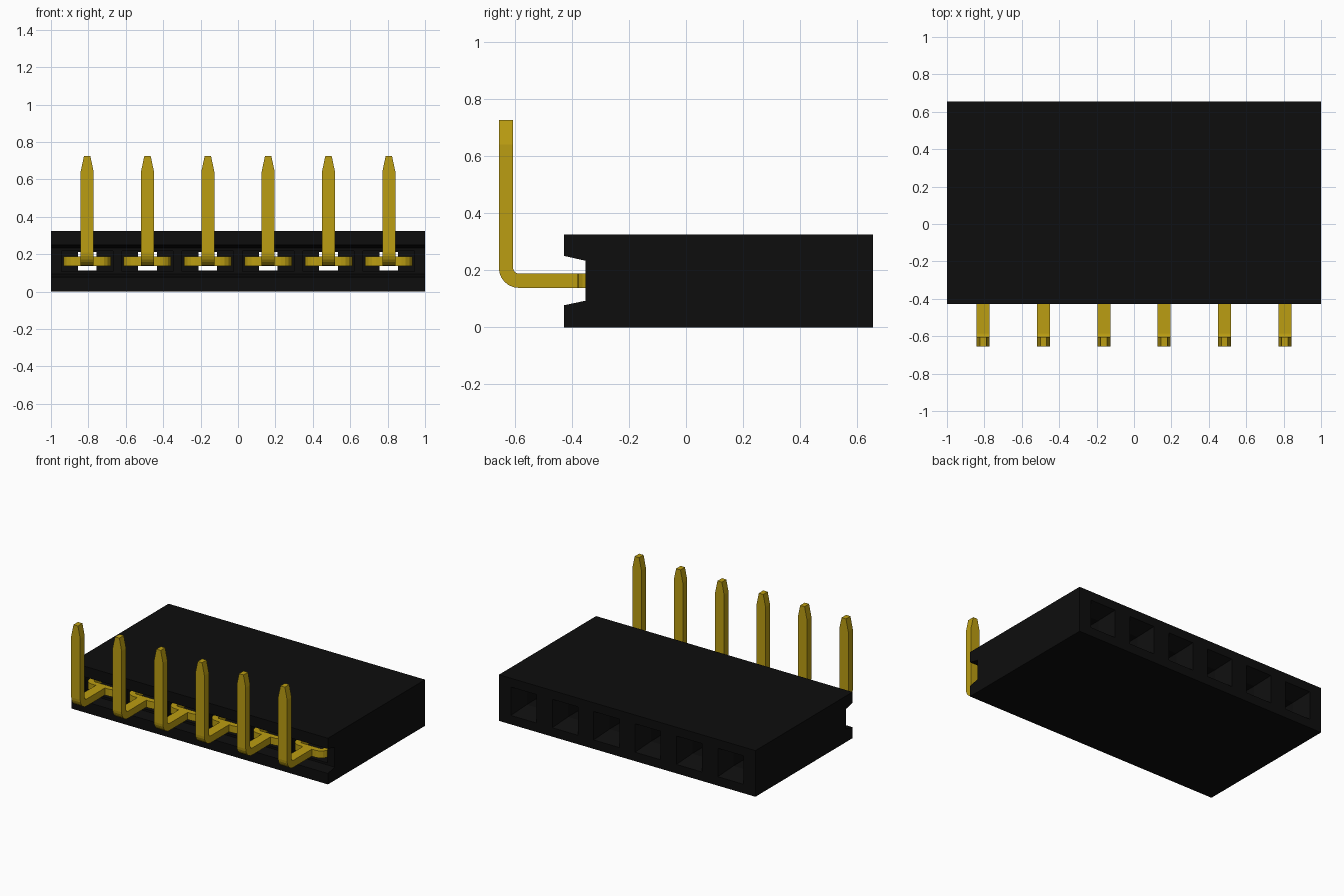
import bpy, bmesh, math
from mathutils import Vector

old = bpy.data.objects.get("Cube")
if old:
    bpy.data.objects.remove(old, do_unlink=True)

PITCH = 0.3226
COLUMNS = [(i - 2.5) * PITCH for i in range(6)]
MID_Z = 0.163          # height of the contact row
FRONT, BACK, TOP = -0.427, 0.655, 0.325


def material(name, rgb):
    m = bpy.data.materials.new(name)
    m.use_nodes = True
    m.diffuse_color = (*rgb, 1)
    m.node_tree.nodes["Principled BSDF"].inputs["Base Color"].default_value = (*rgb, 1)
    return m


black = material("black plastic", (0.004, 0.004, 0.004))
gold = material("gold metal", (0.5, 0.34, 0.006))


def loft(bm, rings):
    """Skin a row of equal-sized rings and cap both ends."""
    rows = [[bm.verts.new(p) for p in ring] for ring in rings]
    n = len(rows[0])
    for a, b in zip(rows, rows[1:]):
        for i in range(n):
            j = (i + 1) % n
            bm.faces.new((a[i], a[j], b[j], b[i]))
    bm.faces.new(rows[0][::-1])
    bm.faces.new(rows[-1])


def finish(bm, name, mat):
    bmesh.ops.recalc_face_normals(bm, faces=bm.faces)
    mesh = bpy.data.meshes.new(name)
    bm.to_mesh(mesh)
    bm.free()
    mesh.materials.append(mat)
    ob = bpy.data.objects.new(name, mesh)
    bpy.context.scene.collection.objects.link(ob)
    return ob


def strip(bm, path, thick, place):
    """Sweep a flat bar along a 2D path of (u, v, half_width) points."""
    rings = []
    for i, (u, v, w) in enumerate(path):
        a = Vector(path[max(i - 1, 0)][:2])
        b = Vector(path[min(i + 1, len(path) - 1)][:2])
        t = (b - a).normalized()
        nu, nv = -t.y * thick / 2, t.x * thick / 2
        rings.append([place(u + nu, v + nv, -w), place(u + nu, v + nv, w),
                      place(u - nu, v - nv, w), place(u - nu, v - nv, -w)])
    loft(bm, rings)


def arc(cu, cv, r, start, end, w, steps=6):
    angles = [math.radians(start + (end - start) * i / steps) for i in range(steps + 1)]
    return [(cu + r * math.cos(a), cv + r * math.sin(a), w) for a in angles]


# Housing: side profile with a slot along the front edge
profile = [(FRONT, 0), (BACK, 0), (BACK, TOP), (FRONT, TOP),
           (FRONT, 0.25), (-0.352, 0.233), (-0.352, 0.093), (FRONT, 0.077)]
bm = bmesh.new()
loft(bm, [[(x, y, z) for y, z in profile] for x in (-1, 1)])
housing = finish(bm, "housing", black)

# Cavities: front pocket, narrow passage and flared rear socket
cavity = [(-0.40, 0.137, 0.055), (0.25, 0.137, 0.055), (0.25, 0.05, 0.05),
          (0.55, 0.05, 0.05), (0.665, 0.105, 0.105)]
bm = bmesh.new()
for cx in COLUMNS:
    loft(bm, [[(cx + sx * hx, y, MID_Z + sz * hz)
               for sx, sz in ((-1, -1), (1, -1), (1, 1), (-1, 1))]
              for y, hx, hz in cavity])
cutter = finish(bm, "cavity_cutter", black)
cutter.hide_render = True
cut = housing.modifiers.new("cavities", "BOOLEAN")
cut.operation = "DIFFERENCE"
cut.solver = "EXACT"
cut.object = cutter
bpy.context.view_layer.update()
graph = bpy.context.evaluated_depsgraph_get()
carved = bpy.data.meshes.new_from_object(housing.evaluated_get(graph))
housing.modifiers.clear()
housing.data = carved
bpy.data.objects.remove(cutter, do_unlink=True)

# Pin: level tail, rounded bend, upright with a pointed tip
W = 0.035
pin_path = ([(-0.35, MID_Z, W)] + arc(-0.585, MID_Z + 0.045, 0.045, 270, 180, W)
            + [(-0.63, 0.64, W), (-0.63, 0.725, 0.017)])

# Contact: crossbar with two spring legs running into the pocket
H = 0.025
corner = arc(0.067, -0.32, 0.04, -90, 0, H, 4)
leg = corner + [(0.107, -0.2, H), (0.078, 0.08, H), (0.1, 0.2, H)]
contact_path = [(-x, y, w) for x, y, w in reversed(leg)] + leg

for n, cx in enumerate(COLUMNS, 1):
    bm = bmesh.new()
    strip(bm, pin_path, 0.05, lambda u, v, w: (cx + w, u, v))
    finish(bm, f"pin_{n}", gold)
    bm = bmesh.new()
    strip(bm, contact_path, 0.04, lambda u, v, w: (cx + u, v, MID_Z + w))
    finish(bm, f"contact_{n}", gold)
